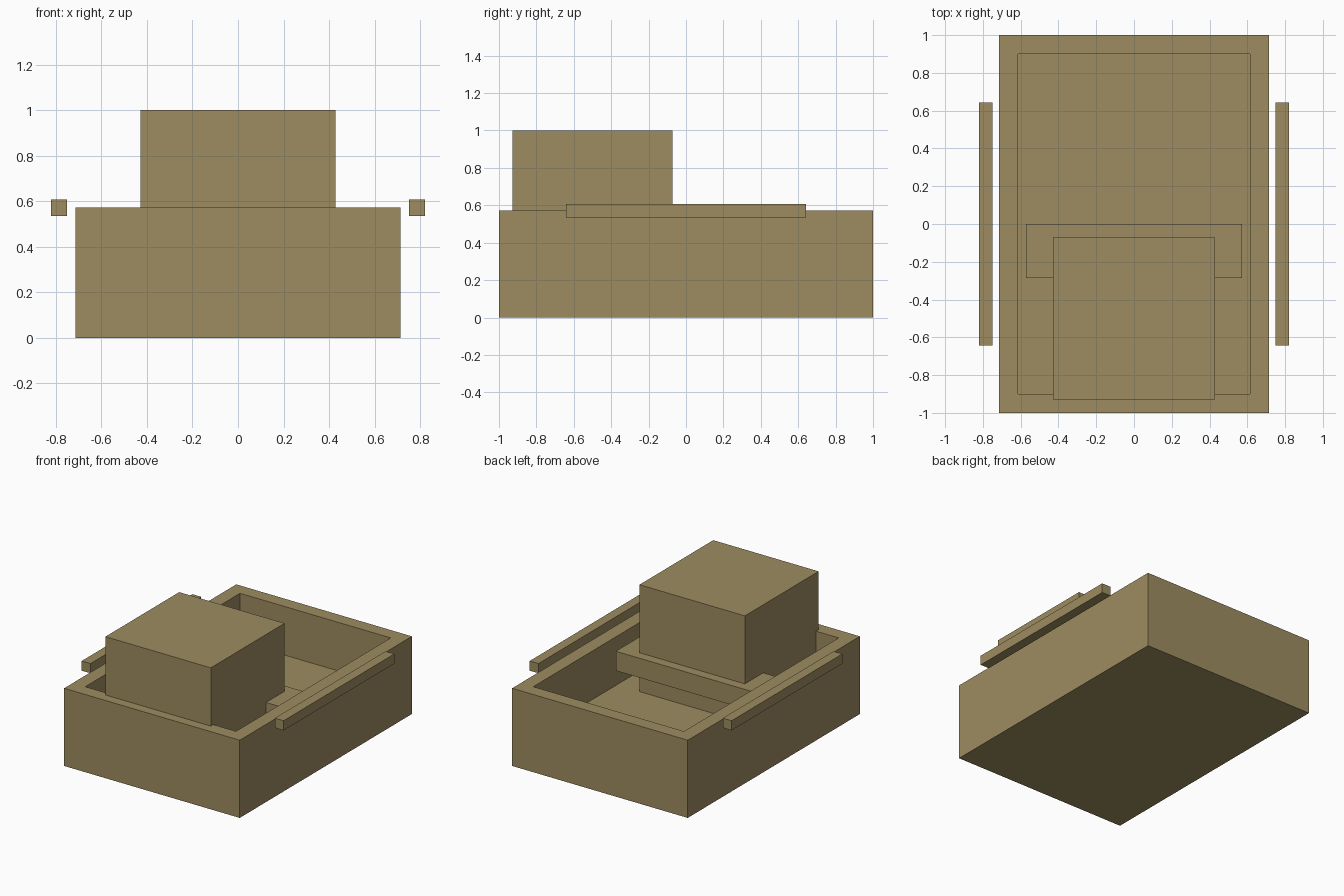
import bpy
import bmesh

cube = bpy.data.objects.get("Cube")
if cube:
    bpy.data.objects.remove(cube, do_unlink=True)

U = 1 / 14  # design unit: the hull is 28 units long

# Single flat colour
tan = bpy.data.materials.new("tan")
tan.use_nodes = True
colour = (0.34, 0.265, 0.118, 1)
tan.diffuse_color = colour
tan.node_tree.nodes["Principled BSDF"].inputs["Base Color"].default_value = colour


def box(name, low, high):
    """Box between two corners given in design units."""
    bm = bmesh.new()
    bmesh.ops.create_cube(bm, size=1)
    for v in bm.verts:
        v.co = [U * (h if c > 0 else l) for c, l, h in zip(v.co, low, high)]
    mesh = bpy.data.meshes.new(name)
    bm.to_mesh(mesh)
    bm.free()
    mesh.materials.append(tan)
    obj = bpy.data.objects.new(name, mesh)
    bpy.context.collection.objects.link(obj)
    return obj


# Hull: inset the top face for the rim, then push it down for the well
hull = box("hull", (-10, -14, 0), (10, 14, 8))
bm = bmesh.new()
bm.from_mesh(hull.data)
bm.normal_update()
top = max(bm.faces, key=lambda f: f.calc_center_median().z)
bmesh.ops.inset_region(bm, faces=[top], thickness=2 * U)
well = bmesh.ops.extrude_face_region(bm, geom=[top])["geom"]
floor_verts = [g for g in well if isinstance(g, bmesh.types.BMVert)]
bmesh.ops.translate(bm, verts=floor_verts, vec=(0, 0, -5 * U))
if top.is_valid:
    bmesh.ops.delete(bm, geom=[top], context="FACES_ONLY")
bmesh.ops.recalc_face_normals(bm, faces=bm.faces)
bm.to_mesh(hull.data)
bm.free()

# Cabin block standing on the well floor, and the cross bench
box("cabin", (-6, -13, 3), (6, -1, 14))
box("bench", (-8, -4, 5), (8, 0, 7))

# Side rails
for side, x in (("left", 11), ("right", -11)):
    box(side + "_rail", (x - 0.5, -9, 7.5), (x + 0.5, 9, 8.5))
